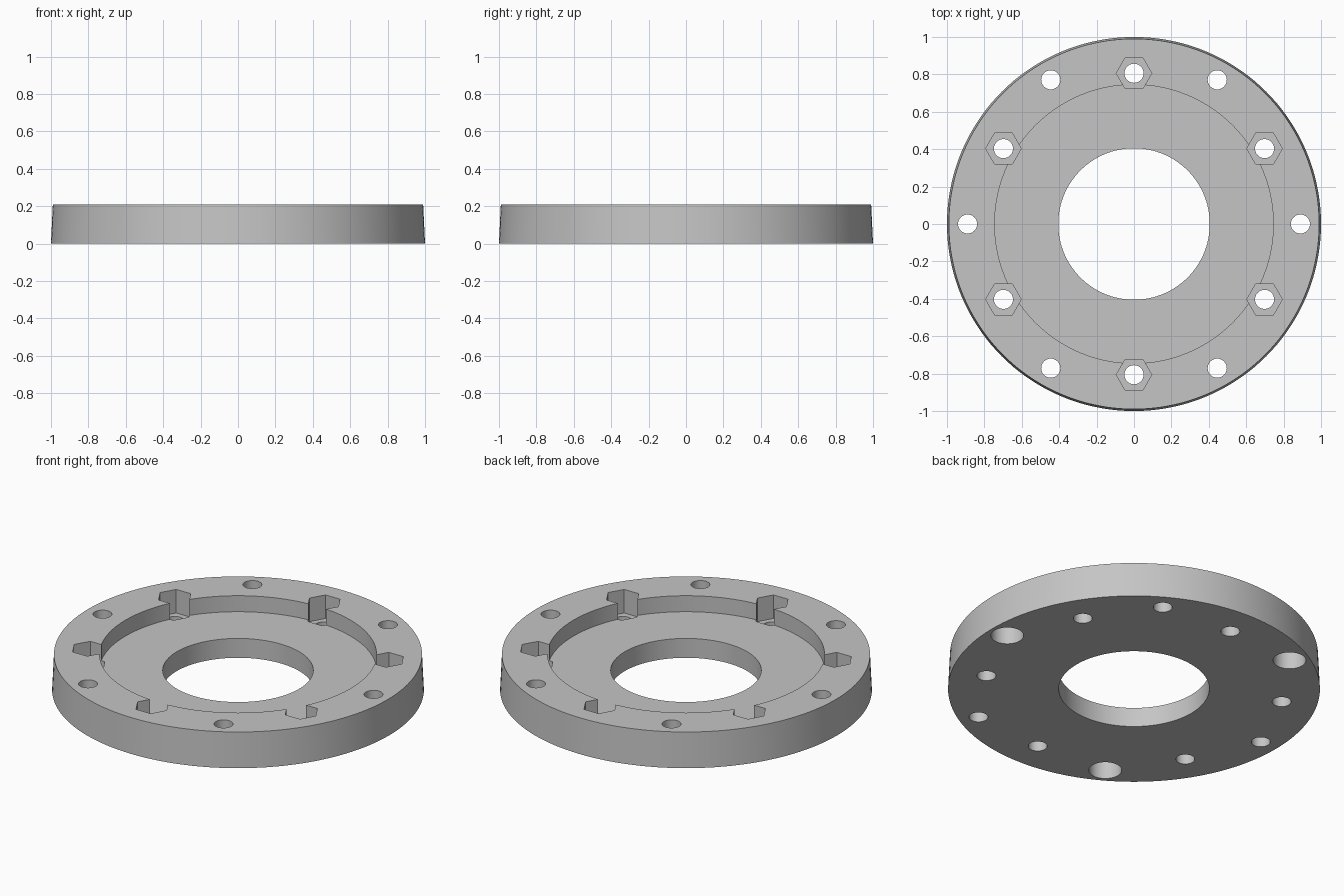
import bpy, bmesh
from math import cos, sin, pi, radians

if "Cube" in bpy.data.objects:
    bpy.data.objects.remove(bpy.data.objects["Cube"], do_unlink=True)

HEIGHT, FLOOR = 0.21, 0.115
BORE_R, RECESS_R = 0.405, 0.745
OUTER_RING, INNER_RING = 0.89, 0.806
SEGMENTS = 144

grey = bpy.data.materials.new("light grey")
grey.use_nodes = True
colour = (0.56, 0.56, 0.56, 1)
grey.diffuse_color = colour
grey.node_tree.nodes["Principled BSDF"].inputs["Base Color"].default_value = colour


def make_object(name, bm):
    bmesh.ops.recalc_face_normals(bm, faces=bm.faces)
    mesh = bpy.data.meshes.new(name)
    bm.to_mesh(mesh)
    bm.free()
    mesh.materials.append(grey)
    obj = bpy.data.objects.new(name, mesh)
    bpy.context.collection.objects.link(obj)
    return obj


def lathe(name, profile):
    """Revolve a closed (radius, height) outline about the z axis."""
    bm = bmesh.new()
    rings = []
    for i in range(SEGMENTS):
        a = 2 * pi * i / SEGMENTS
        rings.append([bm.verts.new((r * cos(a), r * sin(a), z)) for r, z in profile])
    n = len(profile)
    for i, ring in enumerate(rings):
        nxt = rings[(i + 1) % SEGMENTS]
        for j in range(n):
            k = (j + 1) % n
            bm.faces.new((ring[j], nxt[j], nxt[k], ring[k]))
    return make_object(name, bm)


def prisms(name, sides, radius, z0, z1, ring, angles):
    """Upright prisms placed on a ring, all with a corner towards +x."""
    bm = bmesh.new()
    for angle in angles:
        cx, cy = ring * cos(radians(angle)), ring * sin(radians(angle))
        loops = []
        for z in (z0, z1):
            loops.append([bm.verts.new((cx + radius * cos(2 * pi * i / sides),
                                        cy + radius * sin(2 * pi * i / sides), z))
                          for i in range(sides)])
        low, high = loops
        bm.faces.new(low[::-1])
        bm.faces.new(high)
        for i in range(sides):
            k = (i + 1) % sides
            bm.faces.new((low[i], low[k], high[k], high[i]))
    obj = make_object(name, bm)
    obj.hide_render = True
    return obj


# Flange body: tapered rim, stepped recess and central bore
flange = lathe("flange_ring", [
    (BORE_R, 0), (1.0, 0), (0.99, HEIGHT), (RECESS_R, HEIGHT),
    (RECESS_R, FLOOR), (BORE_R, FLOOR)])

# Cutters: bolt holes, nut pockets from above, counterbores from below
outer_angles = range(0, 360, 60)
inner_angles = range(30, 360, 60)
cutters = [
    prisms("nut_pocket_cutter", 6, 0.095, 0.07, 0.4, INNER_RING, inner_angles),
    prisms("counterbore_cutter", 48, 0.088, -0.2, 0.14, OUTER_RING, range(0, 360, 120)),
    prisms("outer_hole_cutter", 40, 0.051, -0.3, 0.5, OUTER_RING, outer_angles),
    prisms("inner_hole_cutter", 40, 0.051, -0.3, 0.5, INNER_RING, inner_angles),
]

bpy.ops.object.select_all(action="DESELECT")
bpy.context.view_layer.objects.active = flange
flange.select_set(True)
for cutter in cutters:
    mod = flange.modifiers.new(cutter.name, "BOOLEAN")
    mod.operation = "DIFFERENCE"
    mod.solver = "EXACT"
    mod.object = cutter
    bpy.ops.object.modifier_apply(modifier=mod.name)
    bpy.data.objects.remove(cutter, do_unlink=True)

bpy.ops.object.shade_smooth_by_angle(angle=radians(30))
